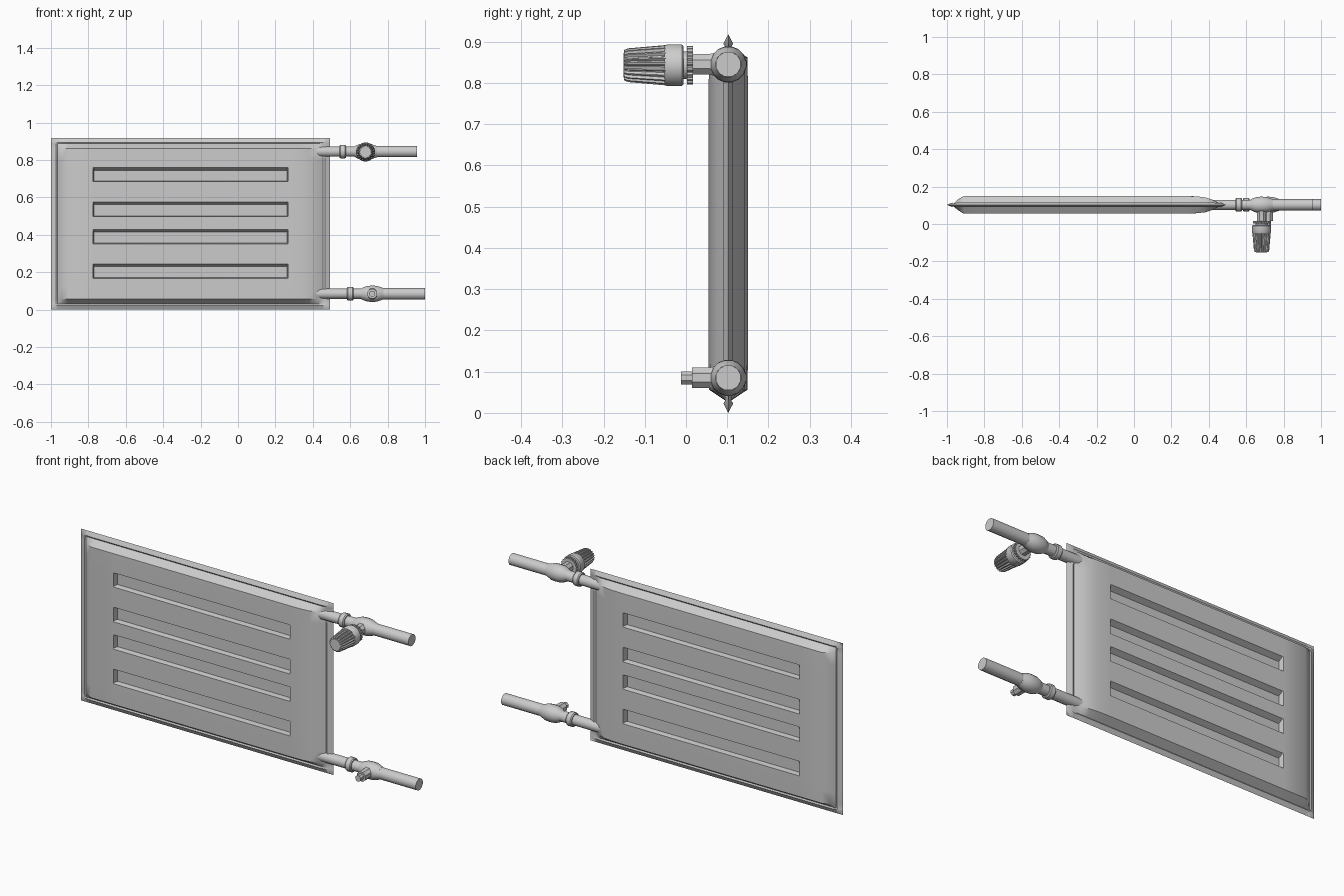
import bpy, bmesh, math

if "Cube" in bpy.data.objects:
    bpy.data.objects.remove(bpy.data.objects["Cube"])

YC = 0.1025  # depth centre of panel and pipes


def finish(name, bm, angle=35):
    bmesh.ops.remove_doubles(bm, verts=bm.verts, dist=1e-5)
    bmesh.ops.recalc_face_normals(bm, faces=bm.faces)
    me = bpy.data.meshes.new(name)
    bm.to_mesh(me)
    bm.free()
    ob = bpy.data.objects.new(name, me)
    bpy.context.collection.objects.link(ob)
    bpy.ops.object.select_all(action='DESELECT')
    ob.select_set(True)
    bpy.context.view_layer.objects.active = ob
    bpy.ops.object.shade_smooth_by_angle(angle=math.radians(angle))
    return ob


def lathe(name, axis, centre, profile, sides=12, ribs=0, rib_depth=0.0):
    """Revolve (position, radius) pairs about an x or y axis; ribs cut square flutes."""
    n = ribs * 4 if ribs else sides
    bm = bmesh.new()
    rings = []
    for p, r in profile:
        ring = []
        for i in range(n):
            a = 2 * math.pi * (i + 0.5) / n
            rr = r - rib_depth if ribs and i % 4 > 1 else r
            u, v = centre[0] + rr * math.cos(a), centre[1] + rr * math.sin(a)
            ring.append(bm.verts.new((p, u, v) if axis == 'x' else (u, p, v)))
        rings.append(ring)
    for a, b in zip(rings, rings[1:]):
        for i in range(n):
            j = (i + 1) % n
            bm.faces.new((a[i], a[j], b[j], b[i]))
    bm.faces.new(rings[0])
    bm.faces.new(rings[-1])
    return finish(name, bm)


def interp(t, pts):
    for (a, ha), (b, hb) in zip(pts, pts[1:]):
        if a - 1e-9 <= t <= b + 1e-9:
            return ha + (hb - ha) * (t - a) / (b - a)
    return 0.0


# Pressed panel: half-thickness profiles along x and z
H = 0.0475
FX = [(-1, 0), (-0.972, 0.012), (-0.965, 0.007), (-0.945, 0.026), (-0.91, H), (0.29, H),
      (0.34, 0.0445), (0.38, 0.040), (0.42, 0.027), (0.455, 0.009), (0.464, 0.012), (0.492, 0)]
FZ = [(0, 0), (0.023, 0.012), (0.030, 0.007), (0.056, 0.0465), (0.12, H), (0.80, H),
      (0.862, 0.0465), (0.888, 0.007), (0.895, 0.012), (0.918, 0)]
SX = [(-0.776, 0), (-0.770, 1), (0.262, 1), (0.268, 0)]
SLOTS = [(0.167, 0.245), (0.352, 0.429), (0.498, 0.576), (0.684, 0.760)]
FLOOR = 0.028


def slot_steps(b, t):
    return [(b, 0), (b + 0.004, 1), (t - 0.015, 1), (t, 0)]


xs = sorted([p[0] for p in FX] + [p[0] for p in SX])
zs = sorted([p[0] for p in FZ] + [p[0] for s in SLOTS for p in slot_steps(*s)])
bm = bmesh.new()
for side in (-1, 1):
    grid = []
    for z in zs:
        inside = max(interp(z, slot_steps(*s)) for s in SLOTS)
        row = []
        for x in xs:
            h = min(interp(x, FX), interp(z, FZ)) - FLOOR * min(inside, interp(x, SX))
            row.append(bm.verts.new((x, YC + side * h, z)))
        grid.append(row)
    for j in range(len(zs) - 1):
        for i in range(len(xs) - 1):
            bm.faces.new((grid[j][i], grid[j][i + 1], grid[j + 1][i + 1], grid[j + 1][i]))
finish("radiator_panel", bm)

# Pipes with collar and valve bulb
BULB = [(-0.06, 0.028), (-0.045, 0.036), (-0.025, 0.043), (0, 0.0445),
        (0.025, 0.043), (0.045, 0.036), (0.06, 0.031)]
for name, z, bx, cx, end in (("upper", 0.845, 0.682, 0.56, 0.957), ("lower", 0.085, 0.718, 0.60, 1.0)):
    c = (YC, z)
    lathe(name + "_pipe_inner", 'x', c, [(0.39, 0.028), (bx, 0.028)])
    lathe(name + "_collar", 'x', c, [(cx - 0.017, 0.033), (cx - 0.012, 0.037),
                                     (cx + 0.012, 0.037), (cx + 0.017, 0.033)], 16)
    lathe(name + "_valve_body", 'x', c, [(bx + p, r) for p, r in BULB], 16)
    lathe(name + "_pipe_outer", 'x', c, [(bx, 0.031), (end, 0.031)])
    lathe(name + "_valve_stem", 'y', (bx, z), [(0.10, 0.036), (0.055, 0.027), (0.015, 0.027)], 8)

# Lower valve spindle
lathe("lower_spindle", 'y', (0.718, 0.085), [(0.02, 0.017), (-0.012, 0.017)], 8)

# Upper thermostatic knob
kc = (0.682, 0.843)
lathe("knob_ring", 'y', kc, [(0.017, 0.047), (0.003, 0.047)], ribs=20, rib_depth=0.004)
lathe("knob_neck", 'y', kc, [(0.005, 0.034), (-0.010, 0.034)], 20)
lathe("knob_base", 'y', kc, [(-0.006, 0.046), (-0.010, 0.051), (-0.046, 0.051), (-0.052, 0.047)], 32)
lathe("knob_grip", 'y', kc, [(-0.048, 0.049), (-0.140, 0.041), (-0.150, 0.037)], ribs=20, rib_depth=0.006)
lathe("knob_cap", 'y', kc, [(-0.145, 0.033), (-0.152, 0.030)], 20)
